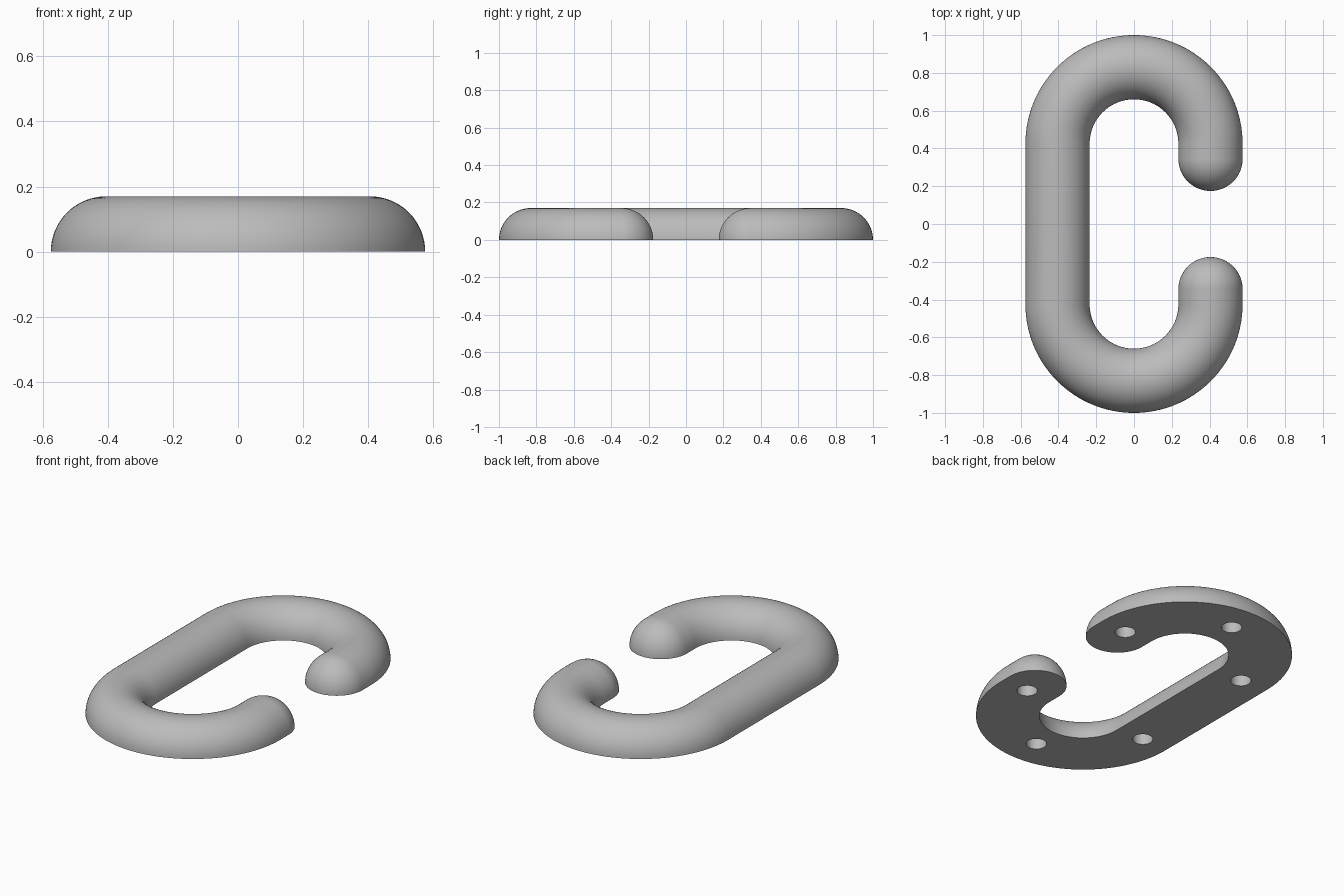
import bpy
import bmesh
from math import sin, cos, pi
from mathutils import Vector, Matrix

cube = bpy.data.objects.get("Cube")
if cube:
    bpy.data.objects.remove(cube, do_unlink=True)

R = 0.17         # half-round section radius
BEND = 0.405     # centreline radius of the end bends
BEND_Y = 0.425   # centre of the bends
TIP_Y = 0.345    # where the rounded tips begin
ARC, CAP, SIDE = 64, 16, 32

grey = bpy.data.materials.new("plain_grey")
grey.use_nodes = True
colour = (0.5, 0.5, 0.5, 1)
grey.diffuse_color = colour
grey.node_tree.nodes["Principled BSDF"].inputs["Base Color"].default_value = colour


def make_object(name, bm):
    mesh = bpy.data.meshes.new(name)
    bm.to_mesh(mesh)
    bm.free()
    obj = bpy.data.objects.new(name, mesh)
    bpy.context.collection.objects.link(obj)
    return obj


# Path stations of the back half: position, outward direction, section radius
half = []
for i in range(ARC + 1):
    a = pi - pi * i / ARC
    out = Vector((cos(a), sin(a), 0))
    half.append((Vector((0, BEND_Y, 0)) + out * BEND, out, R))
for i in range(CAP + 1):
    t = pi / 2 * i / CAP
    half.append((Vector((BEND, TIP_Y - R * sin(t), 0)), Vector((1, 0, 0)), R * cos(t)))

# Front half mirrors the back half
flip = Matrix.Diagonal((1, -1, 1))
stations = [(flip @ p, flip @ d, r) for p, d, r in reversed(half)] + half

# Sweep the half-round section along the path
bm = bmesh.new()
rings = []
for pos, out, r in stations:
    ring = []
    for j in range(SIDE + 1):
        a = pi * j / SIDE
        ring.append(bm.verts.new(pos + out * (r * cos(a)) + Vector((0, 0, r * sin(a)))))
    rings.append(ring)
for a, b in zip(rings, rings[1:]):
    for j in range(SIDE + 1):
        k = (j + 1) % (SIDE + 1)
        bm.faces.new((a[j], a[k], b[k], b[j]))
bmesh.ops.remove_doubles(bm, verts=bm.verts, dist=0.00001)
bmesh.ops.recalc_face_normals(bm, faces=bm.faces)
link = make_object("open_link", bm)
link.data.materials.append(grey)

# Blind round holes in the flat underside
bm = bmesh.new()
for side in (-1, 1):
    for x, y in ((-BEND, 0.41), (0, 0.815), (BEND, 0.41)):
        bmesh.ops.create_cone(bm, cap_ends=True, segments=32, radius1=0.055,
                              radius2=0.055, depth=0.2,
                              matrix=Matrix.Translation((x, side * y, 0)))
cutter = make_object("hole_cutter", bm)
cutter.data.materials.append(grey)
cutter.hide_render = True

bpy.ops.object.select_all(action="DESELECT")
link.select_set(True)
bpy.context.view_layer.objects.active = link
cut = link.modifiers.new("holes", "BOOLEAN")
cut.operation = "DIFFERENCE"
cut.solver = "EXACT"
cut.object = cutter
bpy.ops.object.modifier_apply(modifier=cut.name)
bpy.data.objects.remove(cutter, do_unlink=True)
bpy.ops.object.shade_smooth_by_angle(angle=pi / 6)
